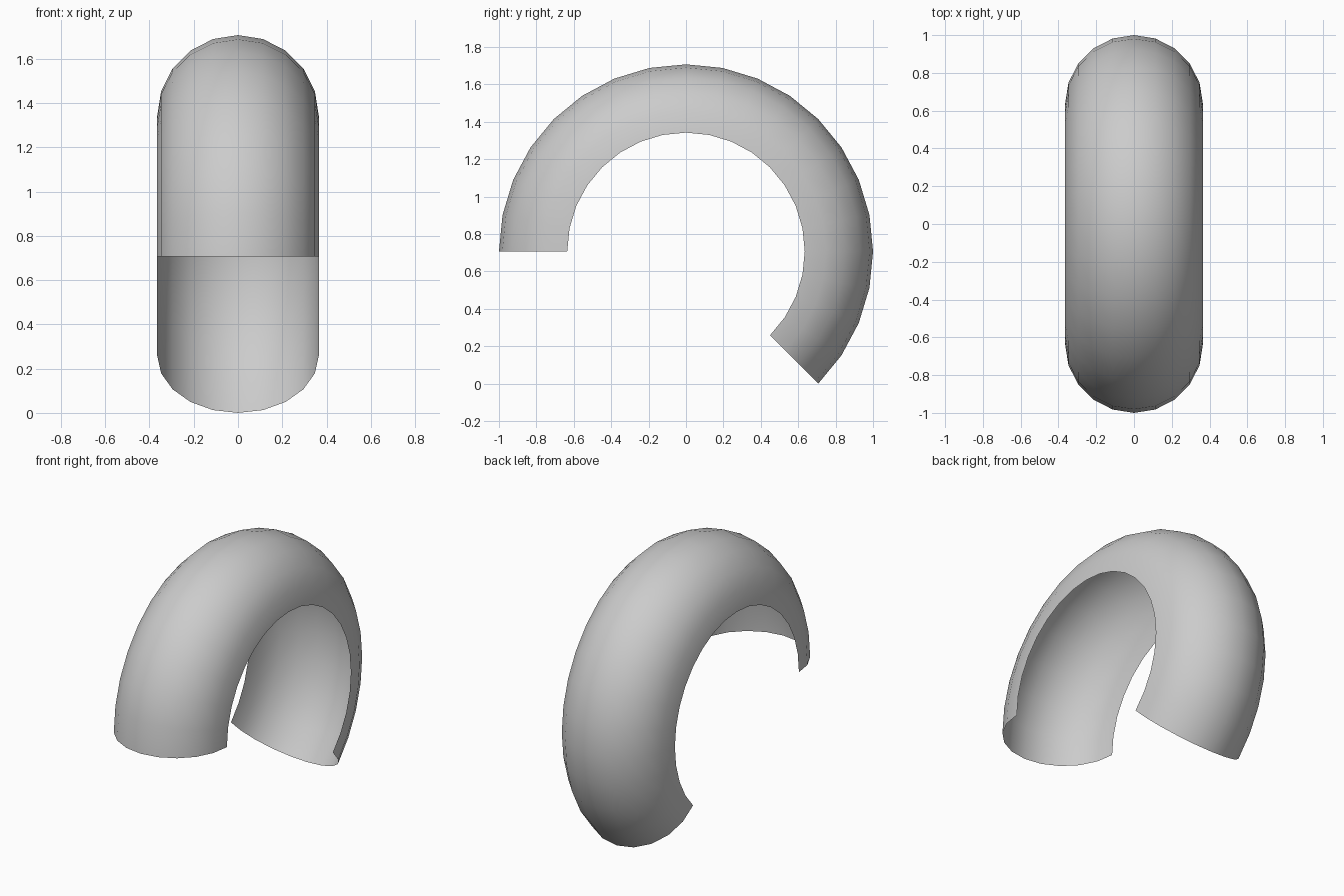
import bpy, bmesh
from math import sin, cos, pi, radians, sqrt

if "Cube" in bpy.data.objects:
    bpy.data.objects.remove(bpy.data.objects["Cube"])

HUB_Z = sqrt(0.5)        # height of the arc's centre
TUBE_R = 0.365           # radius of the half-round section
INNER_R = 1 - TUBE_R     # distance from the hub to the open rim

# Half-round profile at the front end, swept 225 degrees over the top
bm = bmesh.new()
pts = [bm.verts.new((TUBE_R * cos(pi * i / 10),
                     -INNER_R - TUBE_R * sin(pi * i / 10), HUB_Z))
       for i in range(11)]
edges = [bm.edges.new(pair) for pair in zip(pts, pts[1:])]
bmesh.ops.spin(bm, geom=pts + edges, cent=(0, 0, HUB_Z), axis=(1, 0, 0),
               angle=-radians(225), steps=20)

# Make the open shell face outwards
bm.normal_update()
top = max(bm.faces, key=lambda f: f.calc_center_median().z)
if top.normal.z < 0:
    bmesh.ops.reverse_faces(bm, faces=bm.faces[:])
for f in bm.faces:
    f.smooth = True

mesh = bpy.data.meshes.new("curved_shell")
bm.to_mesh(mesh)
bm.free()
shell = bpy.data.objects.new("curved_shell", mesh)
bpy.context.collection.objects.link(shell)
